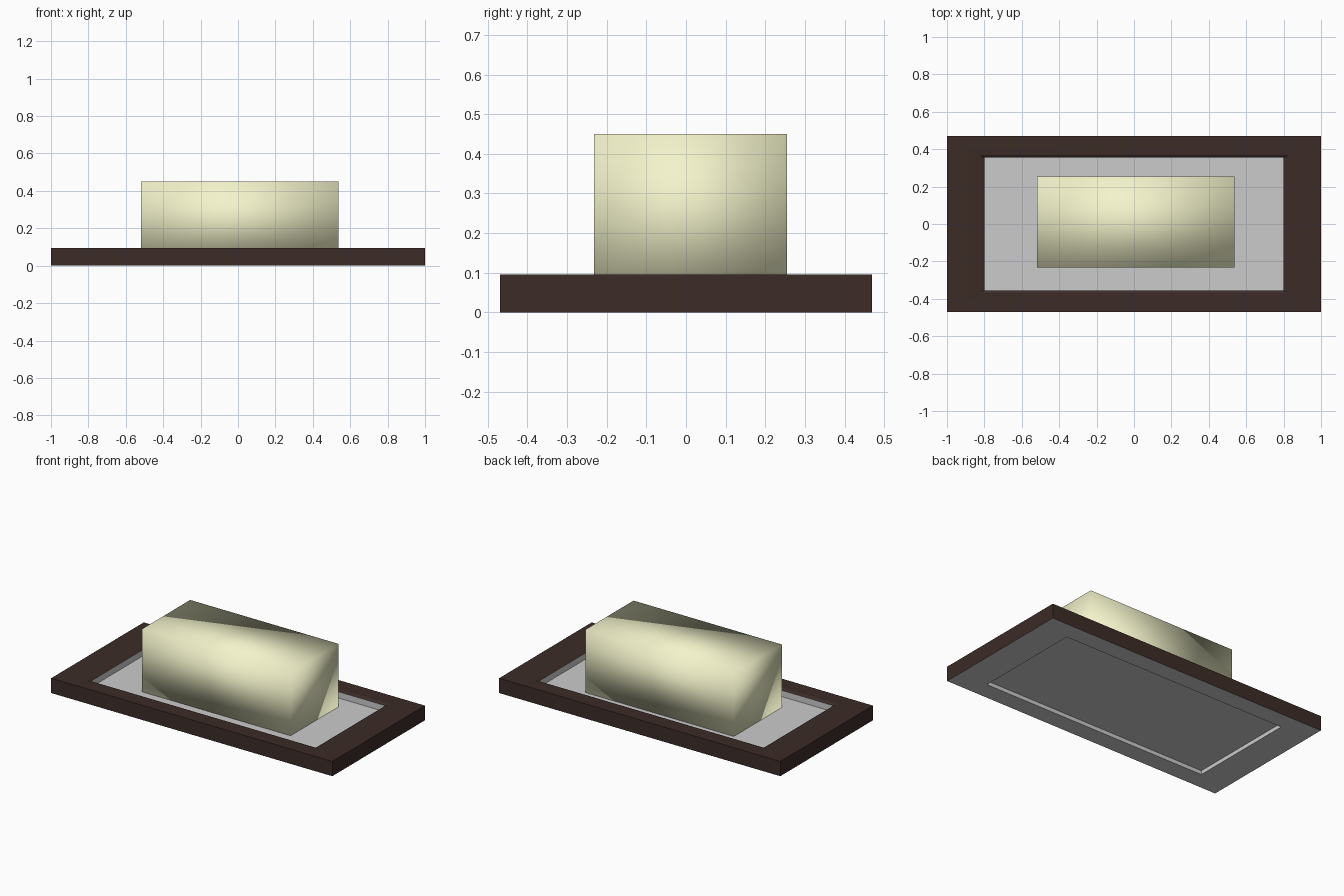
import bpy, bmesh
from math import radians

if "Cube" in bpy.data.objects:
    bpy.data.objects.remove(bpy.data.objects["Cube"])


def material(name, rgb):
    m = bpy.data.materials.new(name)
    m.diffuse_color = (*rgb, 1)
    m.use_nodes = True
    m.node_tree.nodes["Principled BSDF"].inputs["Base Color"].default_value = m.diffuse_color
    return m


def loft(name, rings, cap_start=False, cap_end=False, mat=None, angle=30):
    """Skin rectangles (half_x, half_y, z), bottom outside to top inside."""
    bm = bmesh.new()
    loops = [[bm.verts.new((sx * hx, sy * hy, z))
              for sx, sy in ((-1, -1), (1, -1), (1, 1), (-1, 1))]
             for hx, hy, z in rings]
    for a, b in zip(loops, loops[1:]):
        for i in range(4):
            j = (i + 1) % 4
            bm.faces.new((a[i], a[j], b[j], b[i]))
    if cap_start:
        bm.faces.new(loops[0][::-1])
    if cap_end:
        bm.faces.new(loops[-1])
    mesh = bpy.data.meshes.new(name)
    bm.to_mesh(mesh)
    bm.free()
    ob = bpy.data.objects.new(name, mesh)
    bpy.context.collection.objects.link(ob)
    if mat:
        mesh.materials.append(mat)
    bpy.ops.object.select_all(action='DESELECT')
    ob.select_set(True)
    bpy.context.view_layer.objects.active = ob
    bpy.ops.object.shade_smooth_by_angle(angle=radians(angle))
    return ob


brown = material("dark_wood", (0.045, 0.025, 0.02))
cream = material("butter", (0.9, 0.9, 0.6))

# Wooden rim: outer wall, flat top and softened inner lip
loft("tray_rim", [(1, 0.47, 0), (1, 0.47, 0.095),
                  (0.83, 0.37, 0.095), (0.8, 0.355, 0.085)], mat=brown)

# Grey inner walls and floor of the tray
loft("tray_floor", [(0.8, 0.355, 0.085), (0.8, 0.355, 0.045)], cap_end=True)

# Grey underside with its shallow recess
loft("tray_underside", [(0.8, 0.355, 0.025), (0.8, 0.355, 0), (1, 0.47, 0)],
     cap_start=True)

# Cream block resting on the floor, slightly off centre and fully smooth shaded
block = loft("butter_block", [(0.5275, 0.2435, 0.045), (0.5275, 0.2435, 0.45)],
             cap_start=True, cap_end=True, mat=cream, angle=180)
block.location = (0.0085, 0.0115, 0)
